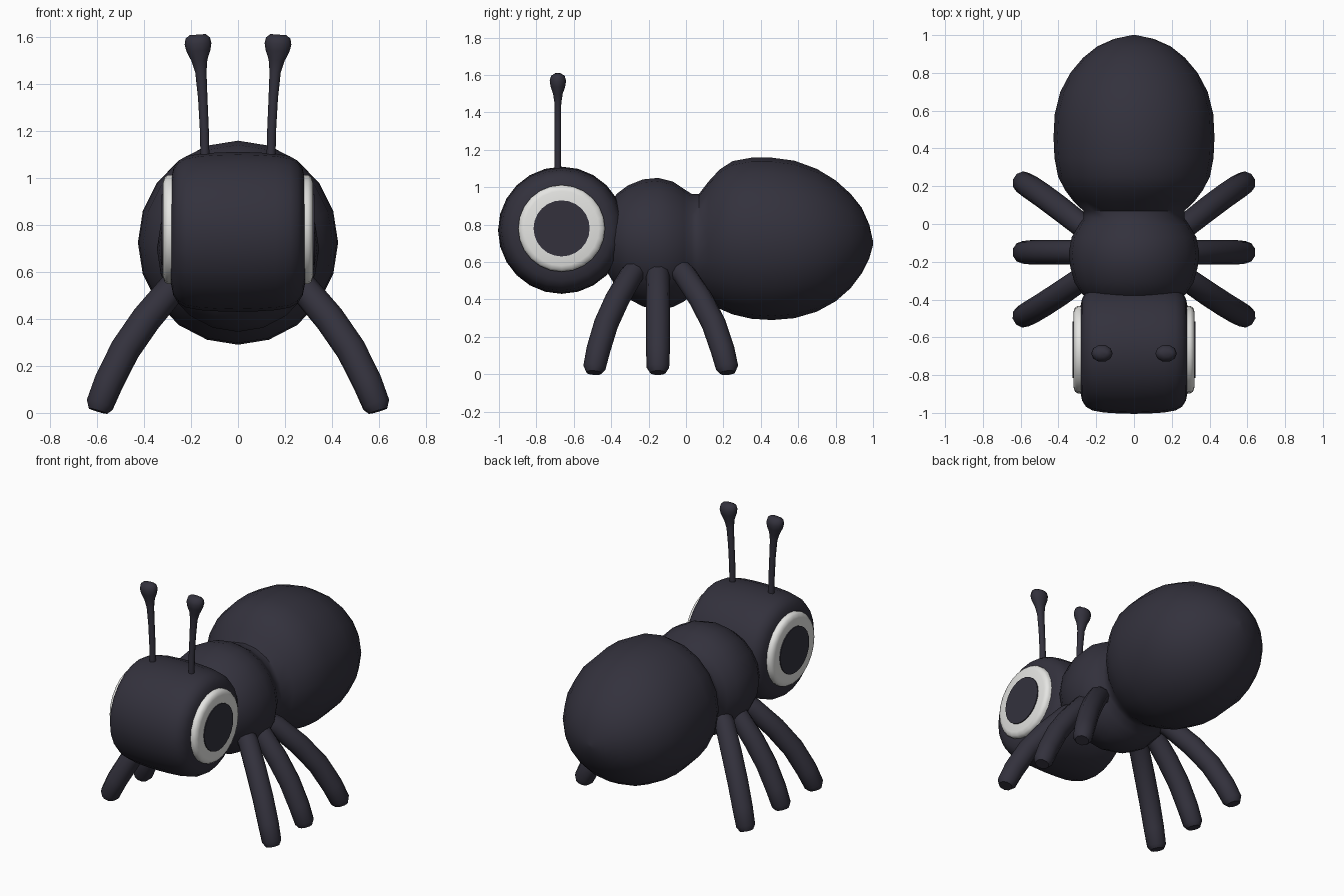
import bpy, bmesh, math
from mathutils import Vector

if "Cube" in bpy.data.objects:
    bpy.data.objects.remove(bpy.data.objects["Cube"])


def material(name, rgb):
    m = bpy.data.materials.new(name)
    m.diffuse_color = (*rgb, 1)
    m.use_nodes = True
    m.node_tree.nodes["Principled BSDF"].inputs["Base Color"].default_value = m.diffuse_color
    return m


DARK = material("dark blue black", (0.033, 0.031, 0.046))
WHITE = material("eye white", (0.78, 0.78, 0.76))


def loft(name, rings, mat, angle=50):
    """Skin a list of closed rings and cap both ends."""
    bm = bmesh.new()
    loops = [[bm.verts.new(p) for p in ring] for ring in rings]
    n = len(loops[0])
    for a, b in zip(loops, loops[1:]):
        for i in range(n):
            j = (i + 1) % n
            bm.faces.new((a[i], a[j], b[j], b[i]))
    bm.faces.new(loops[0])
    bm.faces.new(loops[-1])
    bmesh.ops.recalc_face_normals(bm, faces=bm.faces)
    mesh = bpy.data.meshes.new(name)
    bm.to_mesh(mesh)
    bm.free()
    mesh.materials.append(mat)
    ob = bpy.data.objects.new(name, mesh)
    bpy.context.collection.objects.link(ob)
    bpy.ops.object.select_all(action='DESELECT')
    ob.select_set(True)
    bpy.context.view_layer.objects.active = ob
    bpy.ops.object.shade_smooth_by_angle(angle=math.radians(angle))
    return ob


def circle(n):
    return [(math.cos(2 * math.pi * i / n), math.sin(2 * math.pi * i / n)) for i in range(n)]


def tube(name, path, n, side):
    """Tube along (point, radius in side direction, radius across) entries."""
    pts = [Vector(p) for p, _, _ in path]
    rings = []
    for k, (p, ra, rb) in enumerate(path):
        t = (pts[min(k + 1, len(pts) - 1)] - pts[max(k - 1, 0)]).normalized()
        u = (side - t * side.dot(t)).normalized()
        v = t.cross(u)
        rings.append([pts[k] + u * c * ra + v * s * rb for c, s in circle(n)])
    return loft(name, rings, DARK)


def body_part(name, sections):
    """Ellipse sections along y: (y, half width, top z, bottom z)."""
    rings = [[Vector((rx * c, y, (t + b) / 2 + (t - b) / 2 * s)) for c, s in circle(20)]
             for y, rx, t, b in sections]
    return loft(name, rings, DARK)


def disc_part(name, profile, cy, cz, mat, n, angle=50, sign=1):
    """Round part turned about the x direction: (x, radius) entries."""
    rings = [[Vector((sign * x, cy + r * c, cz + r * s)) for c, s in circle(n)] for x, r in profile]
    return loft(name, rings, mat, angle)


# Thorax flowing into the abdomen
body_part("thorax_and_abdomen", [
    (-0.43, 0.21, 0.88, 0.56), (-0.37, 0.275, 0.965, 0.46), (-0.31, 0.315, 1.01, 0.405),
    (-0.23, 0.337, 1.042, 0.362), (-0.15, 0.345, 1.05, 0.345), (-0.07, 0.33, 1.03, 0.36),
    (-0.01, 0.295, 0.99, 0.39), (0.03, 0.268, 0.965, 0.42), (0.07, 0.268, 0.965, 0.415),
    (0.12, 0.32, 1.03, 0.38), (0.18, 0.365, 1.095, 0.35), (0.25, 0.402, 1.14, 0.32),
    (0.35, 0.421, 1.158, 0.297), (0.46, 0.426, 1.158, 0.29), (0.58, 0.42, 1.142, 0.30),
    (0.70, 0.39, 1.098, 0.335), (0.80, 0.337, 1.037, 0.39), (0.88, 0.27, 0.965, 0.46),
    (0.94, 0.195, 0.89, 0.54), (0.98, 0.105, 0.80, 0.62), (1.0, 0.01, 0.71, 0.69)])

# Head: rounded drum lying across the body
half = [(0.08, 0.338), (0.16, 0.333), (0.22, 0.322), (0.255, 0.302), (0.275, 0.27), (0.285, 0.22)]
disc_part("head", [(-x, r) for x, r in reversed(half)] + [(0, 0.34)] + half,
          -0.665, 0.77, DARK, 24)

for sign, label in ((-1, "left"), (1, "right")):
    # Eye: white dish with a dark pupil plate
    disc_part("eye_white_" + label, [(0.26, 0.232), (0.298, 0.232), (0.313, 0.222),
              (0.32, 0.20), (0.32, 0.10)], -0.665, 0.78, WHITE, 24, sign=sign)
    disc_part("pupil_" + label, [(0.319, 0.15), (0.326, 0.15)],
              -0.665, 0.78, DARK, 24, angle=30, sign=sign)

    # Antenna: thin stalk ending in a knob
    stalk = [(0.14, 1.06, 0.019, 0.018), (0.143, 1.2, 0.019, 0.018), (0.15, 1.34, 0.02, 0.018),
             (0.158, 1.45, 0.024, 0.019), (0.164, 1.50, 0.034, 0.027), (0.168, 1.54, 0.051, 0.041),
             (0.17, 1.57, 0.057, 0.046), (0.171, 1.595, 0.052, 0.038), (0.172, 1.609, 0.034, 0.015)]
    tube("antenna_" + label, [((sign * x, -0.685, z), ra, rb) for x, z, ra, rb in stalk],
         10, Vector((1, 0, 0)))

    # Three arched legs, fanned out front to back
    for pos, y0, y1 in (("front", -0.28, -0.49), ("middle", -0.15, -0.15), ("back", -0.02, 0.22)):
        arch = [(0.20, 0.58, -0.15, 0.06), (0.28, 0.53, 0.06, 0.063), (0.39, 0.40, 0.42, 0.065),
                (0.48, 0.27, 0.70, 0.065), (0.55, 0.13, 0.90, 0.064), (0.588, 0.035, 1.0, 0.06),
                (0.596, 0.008, 1.01, 0.042)]
        path = [((sign * x, y0 + (y1 - y0) * f, z), r, r) for x, z, f, r in arch]
        direction = Vector((sign * (y0 - y1), 0.35, 0))
        tube(pos + "_leg_" + label, path, 10, direction)
